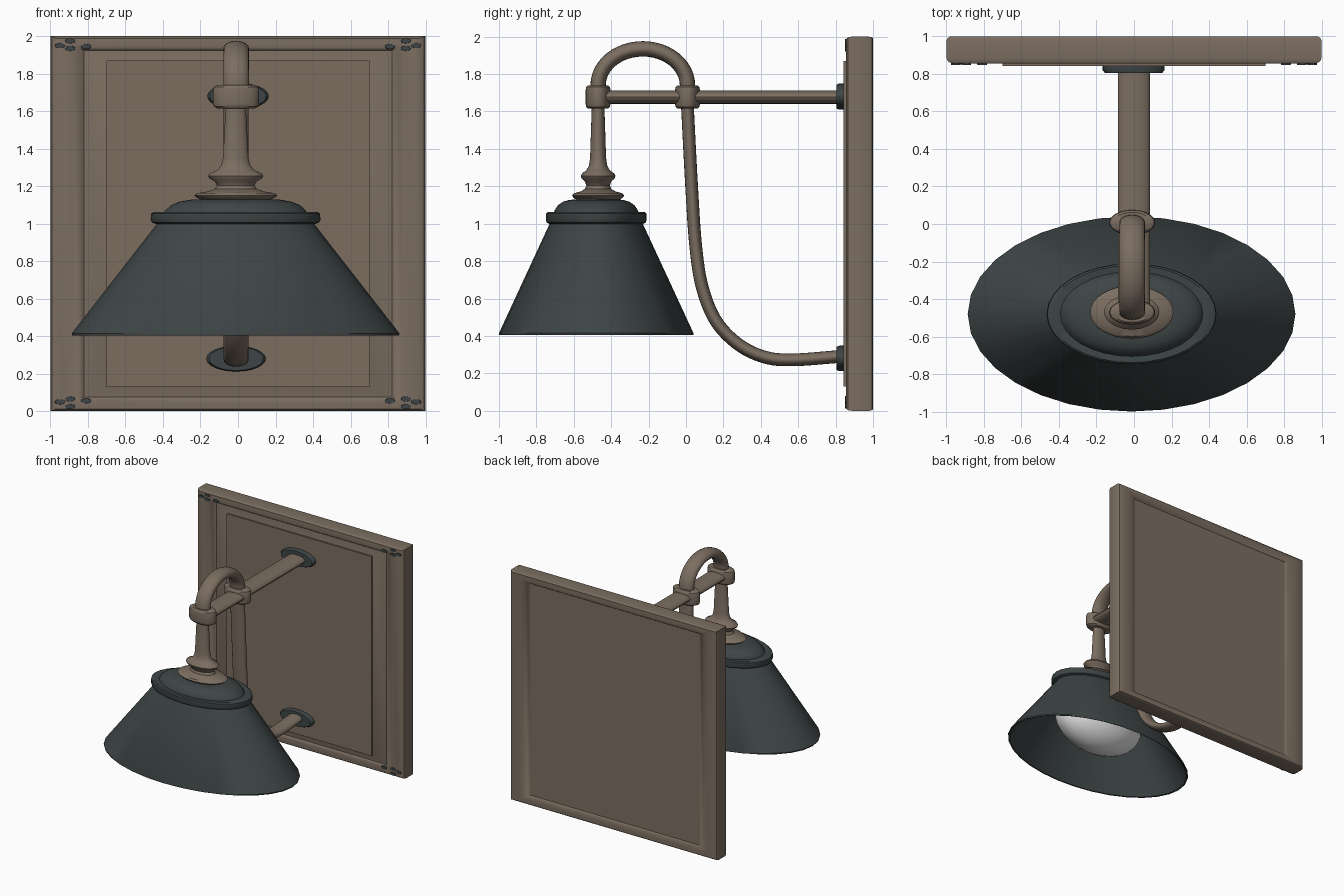
import bpy, bmesh, math
from mathutils import Vector

if "Cube" in bpy.data.objects:
    bpy.data.objects.remove(bpy.data.objects["Cube"])


def material(name, rgb):
    m = bpy.data.materials.new(name)
    m.diffuse_color = (*rgb, 1)
    m.use_nodes = True
    m.node_tree.nodes["Principled BSDF"].inputs["Base Color"].default_value = m.diffuse_color
    return m


BRONZE = material("bronze brown", (0.200, 0.155, 0.118))
SLATE = material("dark slate", (0.048, 0.060, 0.061))
WHITE = material("bulb white", (0.80, 0.80, 0.80))


def finish(bm, name, mat, angle=35):
    bmesh.ops.remove_doubles(bm, verts=bm.verts, dist=1e-5)
    bmesh.ops.recalc_face_normals(bm, faces=bm.faces)
    me = bpy.data.meshes.new(name)
    bm.to_mesh(me)
    bm.free()
    me.materials.append(mat)
    ob = bpy.data.objects.new(name, me)
    bpy.context.collection.objects.link(ob)
    bpy.ops.object.select_all(action='DESELECT')
    ob.select_set(True)
    bpy.context.view_layer.objects.active = ob
    bpy.ops.object.shade_smooth_by_angle(angle=math.radians(angle))
    return ob


def bridge(bm, rings, closed=False, caps=True):
    """Skin a list of equally long point rings."""
    vs = [[bm.verts.new(p) for p in r] for r in rings]
    n = len(vs[0])
    for i in range(len(vs) if closed else len(vs) - 1):
        a, b = vs[i], vs[(i + 1) % len(vs)]
        for j in range(n):
            k = (j + 1) % n
            bm.faces.new((a[j], a[k], b[k], b[j]))
    if caps and not closed:
        bm.faces.new(vs[0])
        bm.faces.new(vs[-1])


def lathe(name, profile, mat, x, y, ratio, n=32):
    """Turn (radius, z) points about z; ratio flattens the depth."""
    bm = bmesh.new()
    angles = [2 * math.pi * i / n for i in range(n)]
    bridge(bm, [[(x + r * math.cos(a), y + r * ratio * math.sin(a), z) for a in angles]
                for r, z in profile])
    return finish(bm, name, mat)


def rect_loft(name, rings, mat, closed=False):
    """Rectangular rings (half x, half z, y) around the plaque centre."""
    bm = bmesh.new()
    bridge(bm, [[(sx * hx, y, 1 + sz * hz) for sx, sz in ((-1, -1), (1, -1), (1, 1), (-1, 1))]
                for hx, hz, y in rings], closed)
    return finish(bm, name, mat)


def smooth_path(pts, steps=6):
    """Catmull-Rom curve through (y, z) points."""
    p = [Vector(q) for q in pts]
    p = [2 * p[0] - p[1]] + p + [2 * p[-1] - p[-2]]
    out = []
    for a, b, c, d in zip(p, p[1:], p[2:], p[3:]):
        for s in range(steps):
            t = s / steps
            out.append(0.5 * (2 * b + (c - a) * t + (2 * a - 5 * b + 4 * c - d) * t * t
                              + (3 * b - a - 3 * c + d) * t ** 3))
    return out + [p[-2]]


def tube(name, path, half_x, half_t, mat, x=-0.01, n=20):
    """Sweep an oval section along a path in the yz plane."""
    bm = bmesh.new()
    path = [Vector(q) for q in path]
    rings = []
    for i, c in enumerate(path):
        t = (path[min(i + 1, len(path) - 1)] - path[max(i - 1, 0)]).normalized()
        ring = []
        for k in range(n):
            a = 2 * math.pi * k / n
            s = half_t * math.sin(a)
            ring.append((x + half_x * math.cos(a), c.x - t.y * s, c.y + t.x * s))
        rings.append(ring)
    bridge(bm, rings)
    return finish(bm, name, mat)


def disc(name, x, z, rx, rz, y0, y1, mat, n=24):
    """Oval plate facing the front, with a softened front edge."""
    bm = bmesh.new()
    d = (y1 - y0) * 0.3
    bridge(bm, [[(x + rx * k * math.cos(2 * math.pi * i / n), y,
                  z + rz * k * math.sin(2 * math.pi * i / n)) for i in range(n)]
                for k, y in ((1, y1), (1, y0 + d), (0.92, y0))])
    return finish(bm, name, mat)


# Mitred plaque frame with rounded section: (share of rail width, y)
section = [(0, 0.98), (0, 0.885), (0.04, 0.867), (0.14, 0.857), (0.3, 0.855), (0.6, 0.855),
           (0.78, 0.86), (0.92, 0.871), (1, 0.89), (1, 0.972), (0.85, 0.988), (0.65, 0.998),
           (0.5, 1.0), (0.12, 1.0), (0.04, 0.994)]
rect_loft("plaque_frame", [(1 - 0.19 * u, 1 - 0.08 * u, y) for u, y in section], BRONZE, True)

# Raised centre panel
rect_loft("plaque_panel", [(0.83, 0.93, 0.975), (0.83, 0.93, 0.877),
                           (0.70, 0.87, 0.857), (0.70, 0.87, 0.843)], BRONZE)

# Frame screws, four in each corner
for sx in (-1, 1):
    for sz in (-1, 1):
        for i, (x, z) in enumerate(((0.95, 0.95), (0.895, 0.975), (0.895, 0.935), (0.81, 0.945))):
            disc("frame_screw", sx * x, 1 + sz * z, 0.028, 0.014, 0.849, 0.89, SLATE, 12)

# Wall rosettes
disc("upper_rosette", 0, 1.68, 0.163, 0.07, 0.805, 0.86, SLATE)
disc("lower_rosette", -0.01, 0.28, 0.158, 0.068, 0.805, 0.86, SLATE)

# Arms: straight bar, top hoop, curved lower stay
tube("straight_arm", [(-0.47, 1.677), (0.2, 1.677), (0.82, 1.677)], 0.085, 0.036, BRONZE, 0)
hoop = [(-0.231 - 0.239 * math.cos(a), 1.74 + 0.195 * math.sin(a))
        for a in [math.pi * i / 24 for i in range(25)]]
tube("top_hoop", [(-0.47, 1.66)] + hoop + [(0.008, 1.66)], 0.068, 0.041, BRONZE)
stay = smooth_path([(0.006, 1.66), (0.03, 1.2), (0.052, 0.88), (0.087, 0.66), (0.16, 0.48),
                    (0.28, 0.355), (0.42, 0.287), (0.57, 0.272), (0.82, 0.29)])
tube("lower_stay", stay, 0.066, 0.034, BRONZE)

# Clamp collars where the tubes meet
collar = [(0, 1.615), (0.10, 1.615), (0.118, 1.625), (0.123, 1.64), (0.123, 1.715),
          (0.118, 1.73), (0.10, 1.74), (0, 1.74)]
for label, y in (("front", -0.47), ("rear", 0.008)):
    lathe(label + "_collar", collar, BRONZE, -0.01, y, 0.54)

# Lamp stem with turned knobs
lathe("lamp_stem", [(0, 1.11), (0.16, 1.12), (0.205, 1.137), (0.222, 1.15), (0.205, 1.163),
                    (0.15, 1.172), (0.112, 1.185), (0.10, 1.205), (0.112, 1.225), (0.14, 1.242),
                    (0.147, 1.255), (0.138, 1.268), (0.10, 1.285), (0.078, 1.31), (0.068, 1.35),
                    (0.054, 1.62), (0, 1.65)], BRONZE, -0.012, -0.47, 0.63)

# Hollow conical shade with rolled collar and domed cap
lathe("lamp_shade", [(0, 1.13), (0.24, 1.128), (0.30, 1.117), (0.345, 1.098), (0.375, 1.07),
                     (0.38, 1.06), (0.435, 1.063), (0.45, 1.055), (0.453, 1.02), (0.445, 1.006),
                     (0.42, 0.998), (0.874, 0.415), (0.872, 0.405), (0.858, 0.408),
                     (0.40, 0.99), (0, 1.0)], SLATE, -0.013, -0.48, 0.595)

# Bulb
lathe("bulb", [(0, 1.0), (0.16, 1.0), (0.22, 0.96)]
      + [(0.42 * math.cos(a), 0.74 + 0.28 * math.sin(a))
         for a in [math.radians(50 - 10 * i) for i in range(15)]],
      WHITE, -0.013, -0.48, 0.595)
